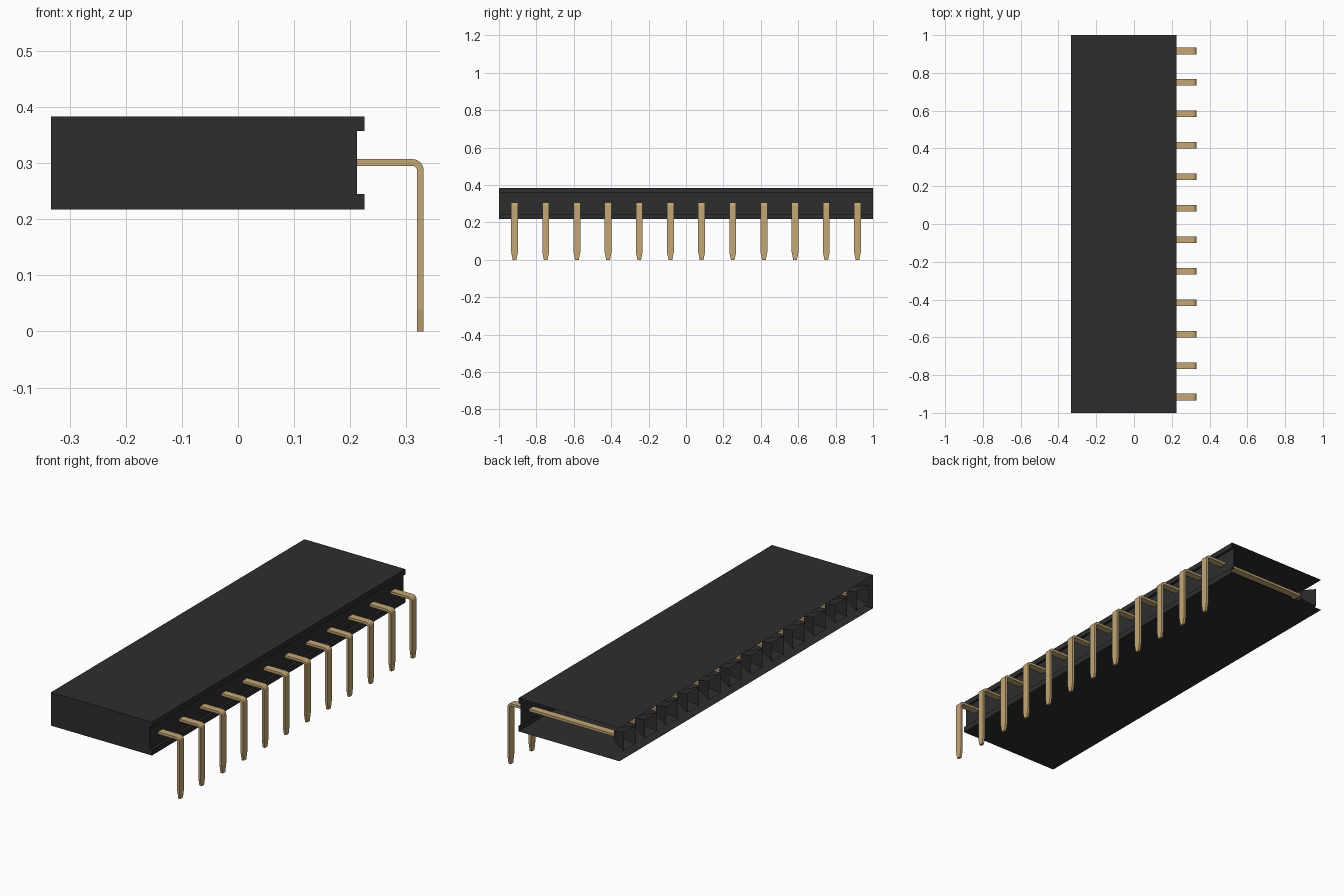
import bpy, bmesh, math

cube = bpy.data.objects.get("Cube")
if cube:
    bpy.data.objects.remove(cube, do_unlink=True)

PITCH = 1 / 6
COUNT = 12
FIRST_Y = -PITCH * (COUNT - 1) / 2
PIN_Z = 0.301


def material(name, color, roughness, metallic=0.0):
    mat = bpy.data.materials.new(name)
    mat.use_nodes = True
    mat.diffuse_color = (*color, 1)
    bsdf = mat.node_tree.nodes["Principled BSDF"]
    bsdf.inputs["Base Color"].default_value = (*color, 1)
    bsdf.inputs["Roughness"].default_value = roughness
    bsdf.inputs["Metallic"].default_value = metallic
    return mat


black = material("black plastic", (0.027, 0.027, 0.027), 0.6)
gold = material("gold metal", (0.55, 0.39, 0.18), 0.5)


def finish(bm, name, mat):
    mesh = bpy.data.meshes.new(name)
    bm.to_mesh(mesh)
    bm.free()
    mesh.materials.append(mat)
    obj = bpy.data.objects.new(name, mesh)
    bpy.context.collection.objects.link(obj)
    return obj


def loft(bm, rings):
    """Join successive four-point rings with quads and return the vertex rings."""
    rows = [[bm.verts.new(p) for p in ring] for ring in rings]
    for a, b in zip(rows, rows[1:]):
        for i in range(4):
            j = (i + 1) % 4
            bm.faces.new((a[i], a[j], b[j], b[i]))
    return rows


def repeat(obj):
    """Repeat a part along the row."""
    mod = obj.modifiers.new("row", "ARRAY")
    mod.count = COUNT
    mod.use_relative_offset = False
    mod.use_constant_offset = True
    mod.constant_offset_displace = (0, PITCH, 0)


# Housing: thin grooved shell, closed at the front end, open at the back and socket side
profile = [(-0.333, 0.217), (0.225, 0.217), (0.225, 0.245), (0.2125, 0.245),
           (0.2125, 0.357), (0.225, 0.357), (0.225, 0.383), (-0.333, 0.383)]
bm = bmesh.new()
front = [bm.verts.new((x, -1, z)) for x, z in profile]
back = [bm.verts.new((x, 1, z)) for x, z in profile]
bm.faces.new(front)
for i in range(len(profile) - 1):
    bm.faces.new((front[i + 1], front[i], back[i], back[i + 1]))
finish(bm, "housing", black)

# Sockets: square funnels narrowing onto the pins
bm = bmesh.new()
rings = []
for x, h in ((-0.332, 0.047), (-0.26, 0.024)):
    rings.append([(x, FIRST_Y + sy * h, PIN_Z + sz * h)
                  for sy, sz in ((-1, -1), (1, -1), (1, 1), (-1, 1))])
rows = loft(bm, rings)
bm.faces.new(rows[-1])
bmesh.ops.recalc_face_normals(bm, faces=bm.faces)
repeat(finish(bm, "sockets", black))

# Pins: flat strip, bent down through a right angle, with a tapered tip
HALF, WIDE, BEND = 0.006, 0.018, 0.014
stations = [(-0.262, PIN_Z, 90, WIDE)]
cx, cz = 0.325 - BEND, PIN_Z - BEND
for k in range(7):
    deg = 90 - 15 * k
    a = math.radians(deg)
    stations.append((cx + BEND * math.cos(a), cz + BEND * math.sin(a), deg, WIDE))
stations += [(0.325, 0.04, 0, WIDE), (0.325, 0.0, 0, 0.010)]
bm = bmesh.new()
rings = []
for x, z, deg, w in stations:
    nx, nz = HALF * math.cos(math.radians(deg)), HALF * math.sin(math.radians(deg))
    rings.append([(x + s * nx, FIRST_Y + t * w, z + s * nz)
                  for s, t in ((-1, -1), (1, -1), (1, 1), (-1, 1))])
rows = loft(bm, rings)
bm.faces.new(rows[0])
bm.faces.new(rows[-1])
bmesh.ops.recalc_face_normals(bm, faces=bm.faces)
repeat(finish(bm, "pins", gold))
